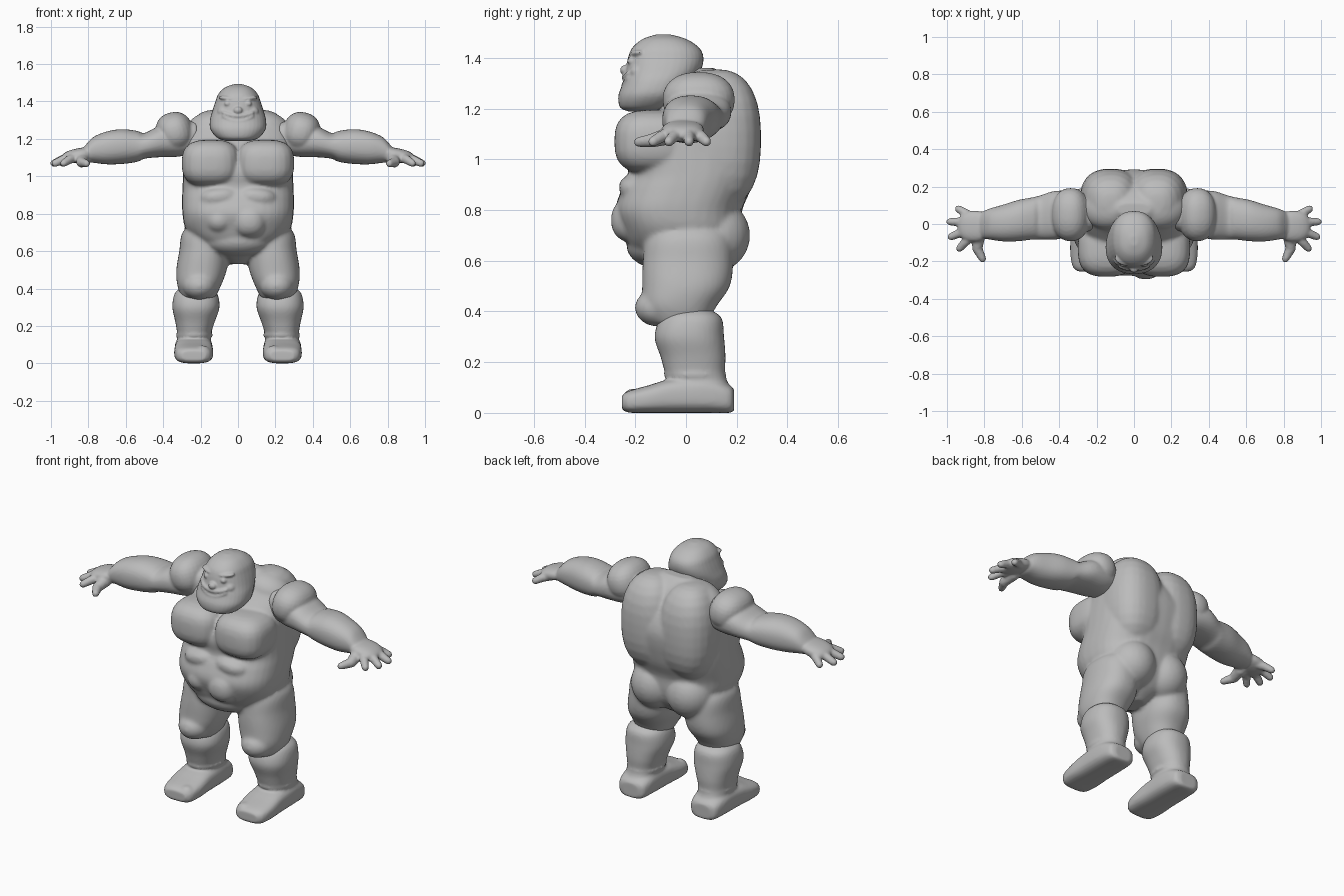
import bpy, bmesh, math
from mathutils import Vector, Euler

clay = bpy.data.materials.new("clay_grey")
clay.diffuse_color = (0.5, 0.5, 0.5, 1)


def power(v, p):
    return math.copysign(abs(v) ** (2 / p), v)


def skin(part, loops):
    """Add a closed shell through a list of equal loops of points."""
    verts, faces = part
    n, start = len(loops[0]), len(verts)
    for loop in loops:
        verts.extend(tuple(c) for c in loop)
    for i in range(len(loops) - 1):
        a = start + i * n
        for k in range(n):
            j = (k + 1) % n
            faces.append((a + k, a + j, a + n + j, a + n + k))
    faces.append(tuple(range(start + n - 1, start - 1, -1)))
    faces.append(tuple(range(len(verts) - n, len(verts))))


def spline(rings, steps=5):
    """Smooth in-between rings for a loft."""
    out, n = [], len(rings)
    for i in range(n - 1):
        a, b, c, d = (rings[max(0, min(n - 1, k))] for k in (i - 1, i, i + 1, i + 2))
        for s in range(steps):
            t = s / steps
            out.append([0.5 * (2 * q + (r - p) * t + (2 * p - 5 * q + 4 * r - w) * t * t
                               + (3 * q - p - 3 * r + w) * t ** 3)
                        for p, q, r, w in zip(a, b, c, d)])
    return out + [list(rings[-1])]


def loft(part, axis, rings, p=2.3, n=36, flip=1):
    """Rings are (position on axis, two centre values, two radii)."""
    loops = []
    for t, ca, cb, ra, rb in spline(rings):
        loop = []
        for k in range(n):
            a = 2 * math.pi * k / n
            co = [ca + max(ra, .003) * power(math.cos(a), p),
                  cb + max(rb, .003) * power(math.sin(a), p)]
            co.insert("xyz".index(axis), t)
            co[0] *= flip
            loop.append(co)
        loops.append(loop)
    skin(part, loops)


def ball(part, c, r, rot=(0, 0, 0), p=2.0, n=28, rows=15):
    turn, c, loops = Euler(rot).to_matrix(), Vector(c), []
    for i in range(rows + 1):
        lat = math.pi * (0.01 + 0.98 * i / rows - 0.5)
        loop = []
        for k in range(n):
            a = 2 * math.pi * k / n
            q = (math.cos(lat) * math.cos(a), math.cos(lat) * math.sin(a), math.sin(lat))
            f = sum(abs(x) ** p for x in q) ** (-1 / p)
            loop.append(c + turn @ Vector([q[j] * r[j] * f for j in range(3)]))
        loops.append(loop)
    skin(part, loops)


def capsule(part, a, b, ra, rb, n=14):
    a, b = Vector(a), Vector(b)
    turn, loops = (b - a).to_track_quat('Z', 'Y').to_matrix(), []
    for c, r, angles in ((a, ra, (-85, -60, -30, 0)), (b, rb, (0, 30, 60, 85))):
        for lat in map(math.radians, angles):
            w = r * math.cos(lat)
            loops.append([c + turn @ Vector((w * math.cos(2 * math.pi * k / n),
                                             w * math.sin(2 * math.pi * k / n),
                                             r * math.sin(lat))) for k in range(n)])
    skin(part, loops)


def finish(part, name, voxel, smooth, side=1):
    """Fuse the volumes of one part into a single smooth skin."""
    me = bpy.data.meshes.new(name)
    me.from_pydata([(x * side, y, z) for x, y, z in part[0]], [], part[1])
    bm = bmesh.new()
    bm.from_mesh(me)
    bmesh.ops.recalc_face_normals(bm, faces=bm.faces)
    bm.to_mesh(me)
    bm.free()
    me.materials.append(clay)
    me.shade_smooth()
    ob = bpy.data.objects.new(name, me)
    bpy.context.collection.objects.link(ob)
    fuse = ob.modifiers.new("fuse", 'REMESH')
    fuse.mode = 'VOXEL'
    fuse.voxel_size = voxel
    fuse.use_smooth_shade = True
    soft = ob.modifiers.new("soften", 'SMOOTH')
    soft.factor = 0.5
    soft.iterations = smooth


# Torso with the thighs grown into it
t = ([], [])
loft(t, 'z', [(.53, 0, 0, .04, .07), (.58, 0, 0, .11, .15), (.65, 0, -.01, .22, .21),
              (.72, 0, -.018, .28, .235), (.80, 0, -.028, .297, .25), (.88, 0, 0, .299, .255),
              (.94, 0, .022, .297, .25), (1.02, 0, .025, .293, .263), (1.09, 0, .04, .29, .25),
              (1.16, 0, .062, .287, .207), (1.24, 0, .078, .275, .147), (1.31, 0, .08, .21, .095),
              (1.36, 0, .08, .09, .035)], 2.6)
for s in (-1, 1):
    ball(t, (s * .125, .12, 1.08), (.165, .176, .275), p=2.5)            # back lobe
    ball(t, (s * .14, .08, 1.265), (.14, .11, .085), (0, s * .2, 0))      # shoulder top
    ball(t, (s * .146, -.13, 1.07), (.154, .152, .125), p=2.9)           # chest
    ball(t, (s * .115, .11, .70), (.14, .143, .145))                     # buttock
    ball(t, (s * .10, -.17, .89), (.11, .095, .055), (0, s * .1, 0), 2.3)  # upper belly
    loft(t, 'z', [(.76, .165, .01, .06, .1), (.70, .172, .01, .125, .165), (.60, .182, .008, .132, .178),
                  (.50, .195, 0, .135, .173), (.42, .207, -.025, .118, .145),
                  (.35, .212, -.02, .09, .105)], flip=s)
    ball(t, (s * .207, -.108, .415), (.09, .094, .075))                  # knee
ball(t, (.062, -.2, .76), (.092, .096, .09), p=2.3)
ball(t, (-.1, -.19, .765), (.08, .09, .075))
ball(t, (0, -.11, .66), (.19, .125, .09))
finish(t, "torso_and_thighs", .010, 7)

# Head with a heavy jaw, brow and smile
h = ([], [])
loft(h, 'z', [(1.188, 0, -.175, .06, .05), (1.205, 0, -.16, .11, .1), (1.25, 0, -.135, .147, .132),
              (1.30, 0, -.115, .15, .135), (1.35, 0, -.09, .137, .148), (1.40, 0, -.08, .121, .149),
              (1.44, 0, -.08, .105, .132), (1.475, 0, -.085, .07, .085), (1.493, 0, -.09, .02, .025)])
ball(h, (0, -.01, 1.26), (.13, .1, .12))
ball(h, (0, -.24, 1.352), (.024, .02, .02))
for s in (-1, 1):
    ball(h, (s * .05, -.192, 1.416), (.055, .03, .014), (0, s * -.12, s * .25))
    ball(h, (s * .055, -.213, 1.388), (.019, .019, .016))
    ball(h, (s * .075, -.19, 1.345), (.036, .032, .03))
for dz, bend, r in ((.014, 3.0, .011), (-.016, 5.0, .012)):
    lip = [(x, -.107 - .136 * math.sqrt(1 - (x / .15) ** 2), 1.308 + dz + bend * x * x)
           for x in (i * .015 for i in range(-5, 6))]
    for a, b in zip(lip, lip[1:]):
        capsule(h, a, b, r, r)
finish(h, "head", .006, 2)

for s, label in ((1, "left"), (-1, "right")):
    # Arm: shoulder, forearm, palm and digits
    m = ([], [])
    ball(m, (.338, .05, 1.235), (.10, .142, .108), (0, .25, 0), 2.3)
    loft(m, 'x', [(.22, .06, 1.21, .09, .085), (.32, .055, 1.195, .118, .09),
                  (.42, .047, 1.185, .13, .083), (.50, .035, 1.163, .118, .069),
                  (.54, .03, 1.16, .113, .083), (.62, .018, 1.159, .11, .093),
                  (.70, .005, 1.152, .098, .088), (.77, 0, 1.142, .083, .07),
                  (.81, -.005, 1.125, .07, .048), (.83, -.005, 1.12, .045, .028)])
    ball(m, (.855, -.012, 1.112), (.09, .083, .037), (0, .2, 0), 2.4)
    for base, tip in (((.87, .038), (.938, .08)), ((.89, .01), (.984, .012)),
                      ((.89, -.03), (.977, -.068)), ((.87, -.062), (.932, -.13))):
        mid = ((base[0] + tip[0]) / 2, (base[1] + tip[1]) / 2)
        capsule(m, (*base, 1.1), (*mid, 1.09), .026, .024)
        capsule(m, (*mid, 1.09), (*tip, 1.07), .024, .02)
    capsule(m, (.83, -.06, 1.095), (.838, -.13, 1.075), .036, .028)
    capsule(m, (.838, -.13, 1.075), (.81, -.186, 1.068), .028, .02)
    finish(m, label + "_arm", .008, 2, s)

    # Lower leg: shin, ankle fold, foot and toes
    g = ([], [])
    loft(g, 'z', [(.41, .225, .02, .07, .07), (.375, .225, .02, .113, .12), (.30, .225, .013, .126, .137),
                  (.22, .23, .028, .105, .128), (.15, .235, .037, .09, .118), (.08, .237, .06, .095, .12),
                  (.03, .237, .06, .095, .115)])
    ball(g, (.233, .035, .15), (.1, .125, .022))
    loft(g, 'y', [(.19, .237, .05, .05, .04), (.17, .237, .055, .085, .055), (.08, .237, .072, .1, .072),
                  (-.05, .237, .068, .102, .068), (-.15, .237, .054, .104, .054),
                  (-.225, .237, .044, .092, .043), (-.253, .237, .042, .065, .028)], 3)
    ball(g, (.19, -.207, .052), (.045, .045, .044))
    for x in (.245, .285):
        ball(g, (x, -.205, .046), (.032, .042, .038))
    finish(g, label + "_lower_leg", .009, 3, s)
